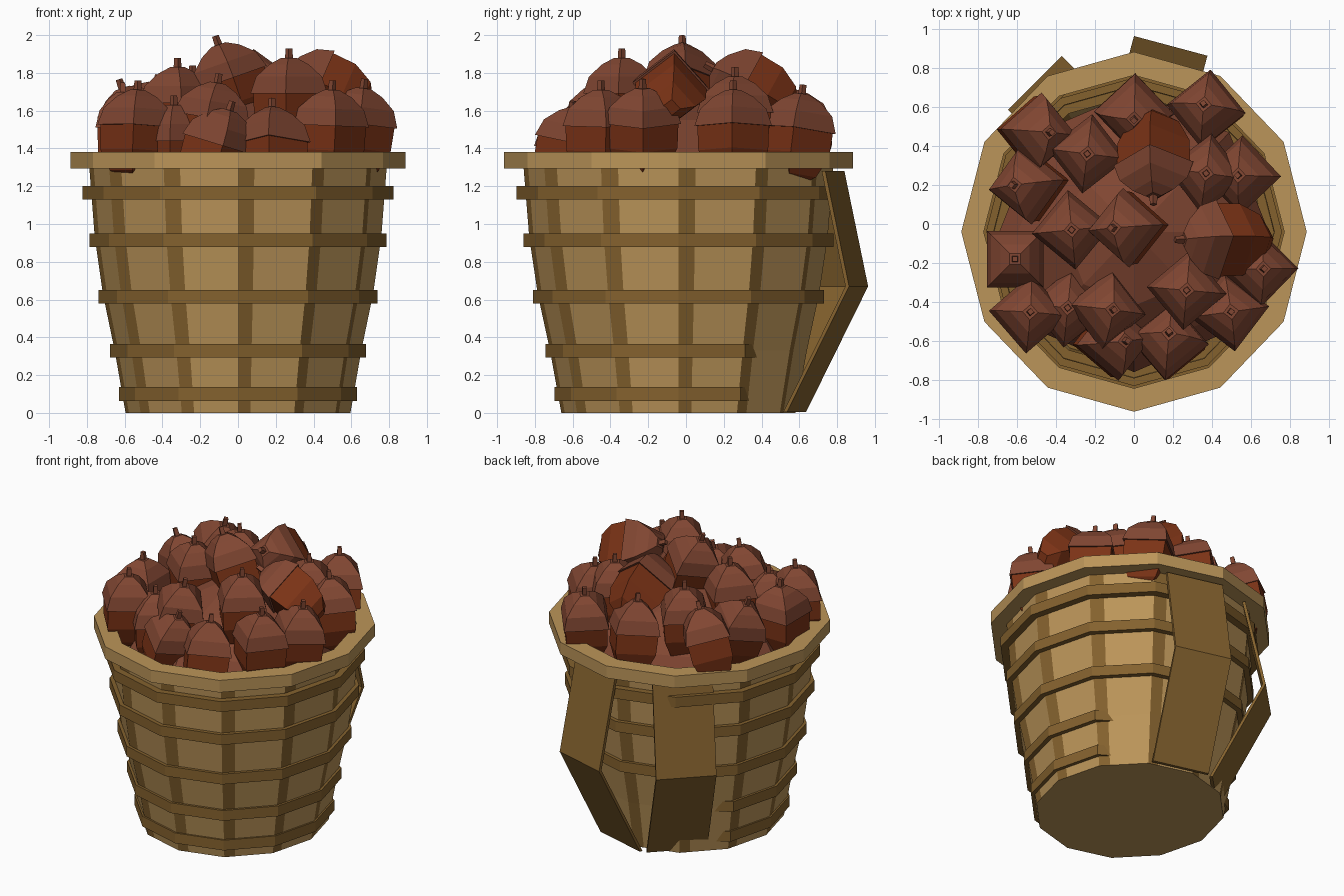
import bpy, bmesh, math, random
from mathutils import Vector, Matrix

if "Cube" in bpy.data.objects:
    bpy.data.objects.remove(bpy.data.objects["Cube"])

random.seed(4)
CY, SX, N = -0.04, 0.96, 12          # basket centre, slight x squash, sides


def mat(name, col):
    m = bpy.data.materials.new(name)
    m.diffuse_color = (*col, 1)
    m.use_nodes = True
    m.node_tree.nodes["Principled BSDF"].inputs["Base Color"].default_value = m.diffuse_color
    return m


WOOD = mat("light_wood", (0.50, 0.30, 0.10))
DARK = mat("dark_wood", (0.23, 0.12, 0.027))
CAP = mat("nut_cap", (0.22, 0.062, 0.032))
SHELL = mat("nut_shell", (0.20, 0.033, 0.008))


def finish(name, bm, mats):
    bmesh.ops.recalc_face_normals(bm, faces=bm.faces)
    me = bpy.data.meshes.new(name)
    bm.to_mesh(me)
    bm.free()
    for m in mats:
        me.materials.append(m)
    ob = bpy.data.objects.new(name, me)
    bpy.context.collection.objects.link(ob)
    return ob


def loft(bm, rings, closed=True, pick=lambda i, j: 0):
    """Skin a list of point rings; each ring is a closed loop if closed."""
    vs = [[bm.verts.new(p) for p in r] for r in rings]
    n = len(vs[0])
    for i in range(len(vs) - 1):
        for j in range(n if closed else n - 1):
            k = (j + 1) % n
            f = bm.faces.new((vs[i][j], vs[i][k], vs[i + 1][k], vs[i + 1][j]))
            f.material_index = pick(i, j)
    return vs


def polar(r, deg, z):
    a = math.radians(deg)
    return Vector((r * math.cos(a) * SX, CY + r * math.sin(a), z))


# Basket wall: each side is a narrow dark gap followed by a wide stave
bm = bmesh.new()
rings = []
for r, z in [(0.62, 0), (0.68, 0.33), (0.745, 0.63), (0.79, 0.93), (0.82, 1.3)]:
    ring = []
    for k in range(N):
        p, q = polar(r, 30 * k, z), polar(r, 30 * k + 30, z)
        ring += [p, p.lerp(q, 0.22)]
    rings.append(ring)
vs = loft(bm, rings, pick=lambda i, j: 1 - j % 2)
bm.faces.new(vs[0])
finish("basket_wall", bm, [WOOD, DARK])


# Rim and hoops: rectangular section swept round the basket
def band(name, r, z0, z1, depth, material, sunk_ends=False):
    bm = bmesh.new()
    if sunk_ends:                     # open at the back, ends sink into the wall
        path = [(120 + 30 * k, r - (0.09 if k in (0, 10) else 0)) for k in range(11)]
    else:
        path = [(30 * k, r) for k in range(N)]
    sections = [[polar(q - depth, a, z0), polar(q, a, z0),
                 polar(q, a, z1), polar(q - depth, a, z1)] for a, q in path]
    vs = loft(bm, sections)
    if sunk_ends:
        bm.faces.new(vs[0])
        bm.faces.new(vs[-1])
    else:
        for j in range(4):
            k = (j + 1) % 4
            bm.faces.new((vs[-1][j], vs[-1][k], vs[0][k], vs[0][j]))
    finish(name, bm, [material])


band("rim", 0.923, 1.295, 1.38, 0.12, WOOD)
for i, (z, r) in enumerate([(0.1, 0.657), (0.33, 0.705), (0.615, 0.77),
                            (0.915, 0.82), (1.165, 0.858)]):
    band(f"hoop_{i + 1}", r, z - 0.036, z + 0.036, 0.07, DARK, sunk_ends=i < 2)


# Carrying straps at the back, bent outwards
def strap(name, deg, side, shift):
    a = math.radians(deg)
    n, t = Vector((math.cos(a), math.sin(a), 0)), Vector((-math.sin(a), math.cos(a), 0))
    bm = bmesh.new()
    secs = []
    for out, z in [(0.63, 0.005), (0.97, 0.67), (0.84, 1.28)]:
        c = Vector((0, CY, z)) + n * (out - shift) + t * side
        d = n * 0.02
        w = t * 0.195
        secs.append([c - w, c + w, c + w - d, c - w - d])
    vs = loft(bm, secs)
    bm.faces.new(vs[0])
    bm.faces.new(vs[-1])
    finish(name, bm, [DARK])


strap("strap_right", 75, 0.065, 0)
strap("strap_left", 135, -0.18, 0.07)

# Mound of nuts filling the basket under the loose ones
bm = bmesh.new()
vs = loft(bm, [[polar(r, 45 * k, z) for k in range(8)]
               for r, z in [(0.72, 1.2), (0.62, 1.36), (0.38, 1.55), (0.1, 1.65)]])
bm.faces.new(vs[-1])
finish("nut_mound", bm, [CAP])


# Four-sided nut: shell below, overhanging cap, small stem on top
def nut_part(bm, profile, index):
    vs = loft(bm, [[(r * math.cos(math.pi / 2 * k), r * math.sin(math.pi / 2 * k), z)
                    for k in range(4)] for r, z in profile], pick=lambda i, j: index)
    for ring in (vs[0], vs[-1]):
        bm.faces.new(ring).material_index = index


bm = bmesh.new()
nut_part(bm, [(0.05, -0.29), (0.13, -0.24), (0.185, -0.13), (0.19, 0.005)], 0)
nut_part(bm, [(0.205, 0), (0.175, 0.09), (0.105, 0.155), (0.04, 0.19)], 1)
nut_part(bm, [(0.022, 0.17), (0.018, 0.24)], 1)
nut_mesh = finish("nut_1", bm, [SHELL, CAP])

# Nuts: cap centre x, y, height of cap base, lean of the stem in x and y
nuts = [(-.49, .47, 1.56, .07, 0), (-.24, .36, 1.60, 0, 0), (0, .57, 1.52, 0, -.04),
        (.37, .59, 1.50, -.015, .03), (.37, .26, 1.59, 0, 0), (.55, .25, 1.52, -.02, 0),
        (-.55, .2, 1.54, -.08, 0), (-.32, -.03, 1.64, 0, 0), (-.04, -.02, 1.77, -.08, 0),
        (-.61, -.18, 1.51, 0, 0), (.27, -.34, 1.69, 0, 0), (.64, -.23, 1.53, .03, 0),
        (-.54, -.46, 1.52, .01, .01), (-.34, -.43, 1.44, 0, 0), (-.14, -.44, 1.56, .04, 0),
        (.18, -.6, 1.43, 0, .05), (.49, -.45, 1.52, .01, 0), (-.1, -.6, 1.42, .07, 0),
        (.10, .31, 1.73, 0, -.21), (.43, -.08, 1.73, -.22, 0)]
for i, (x, y, z, dx, dy) in enumerate(nuts):
    axis = Vector((dx, dy, math.sqrt(0.0576 - dx * dx - dy * dy)))
    lean = Vector((0, 0, 1)).rotation_difference(axis).to_matrix().to_4x4()
    turn = 45 if i == 9 else random.uniform(-9, 9)
    ob = nut_mesh if i == 0 else nut_mesh.copy()
    if i:
        ob.name = f"nut_{i + 1}"
        bpy.context.collection.objects.link(ob)
    ob.matrix_world = (Matrix.Translation((x, y, z)) @ lean
                       @ Matrix.Rotation(math.radians(turn), 4, 'Z'))
